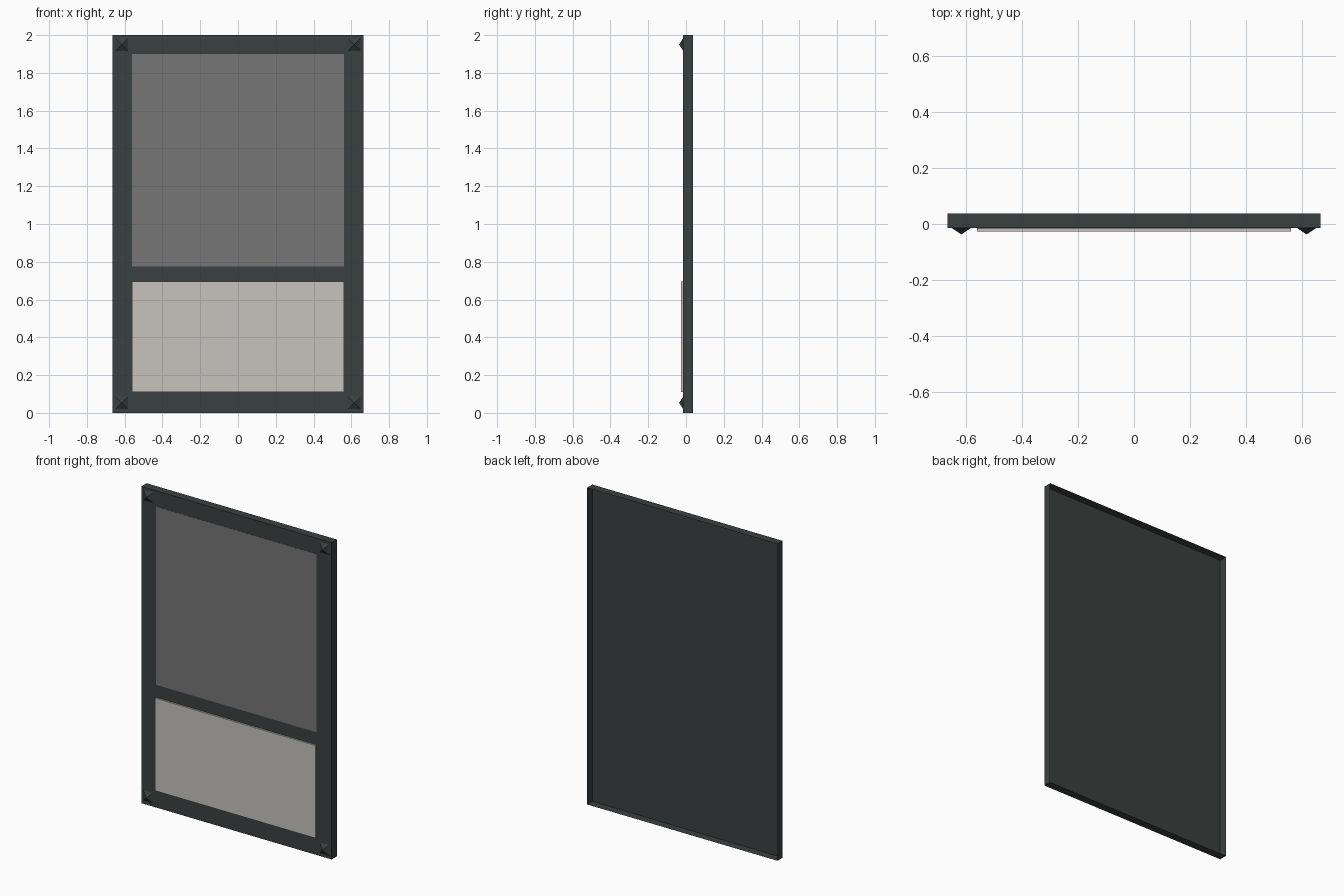
import bpy, bmesh, math

if "Cube" in bpy.data.objects:
    bpy.data.objects.remove(bpy.data.objects["Cube"])


def material(name, color):
    mat = bpy.data.materials.new(name)
    mat.use_nodes = True
    mat.diffuse_color = (*color, 1)
    mat.node_tree.nodes["Principled BSDF"].inputs["Base Color"].default_value = (*color, 1)
    return mat


frame_grey = material("dark slate", (0.042, 0.052, 0.051))
pane_grey = material("mid grey", (0.18, 0.18, 0.18))
cream = material("pale cream", (0.57, 0.55, 0.51))

FRONT, BACK = -0.015, 0.037


def box(name, x, y, z, mat, open_back=False):
    """Box spanning the given (min, max) ranges, optionally open at the back."""
    bm = bmesh.new()
    bmesh.ops.create_cube(bm, size=1)
    for v in bm.verts:
        v.co = [lo + (c + 0.5) * (hi - lo) for c, (lo, hi) in zip(v.co, (x, y, z))]
    if open_back:
        bm.normal_update()
        rear = [f for f in bm.faces if f.normal.y > 0.9]
        bmesh.ops.delete(bm, geom=rear, context="FACES_ONLY")
    return finish(name, bm, mat)


def finish(name, bm, mat):
    mesh = bpy.data.meshes.new(name)
    bm.to_mesh(mesh)
    bm.free()
    mesh.materials.append(mat)
    obj = bpy.data.objects.new(name, mesh)
    bpy.context.collection.objects.link(obj)
    return obj


def stud(name, x, z, half=0.033, depth=0.022):
    """Four-sided pyramid pointing forward from the frame face."""
    bm = bmesh.new()
    base = [bm.verts.new((x + sx * half, FRONT, z + sz * half))
            for sx, sz in ((-1, -1), (1, -1), (1, 1), (-1, 1))]
    tip = bm.verts.new((x, FRONT - depth, z))
    for i in range(4):
        bm.faces.new((base[i], base[(i + 1) % 4], tip))
    return finish(name, bm, frame_grey)


# Shallow tray, hollow at the back
box("frame", (-0.665, 0.665), (FRONT, BACK), (0, 2), frame_grey, open_back=True)

# Upper pane sits flush, lower panel stands slightly proud
box("upper_pane", (-0.56, 0.56), (FRONT - 0.001, FRONT), (0.775, 1.9), pane_grey, open_back=True)
box("lower_panel", (-0.56, 0.56), (FRONT - 0.011, FRONT), (0.11, 0.695), cream, open_back=True)

# Corner studs
for side, x in (("left", 0.615), ("right", -0.615)):
    for level, z in (("lower", 0.053), ("upper", 1.95)):
        stud(f"{level}_{side}_stud", x, z)
